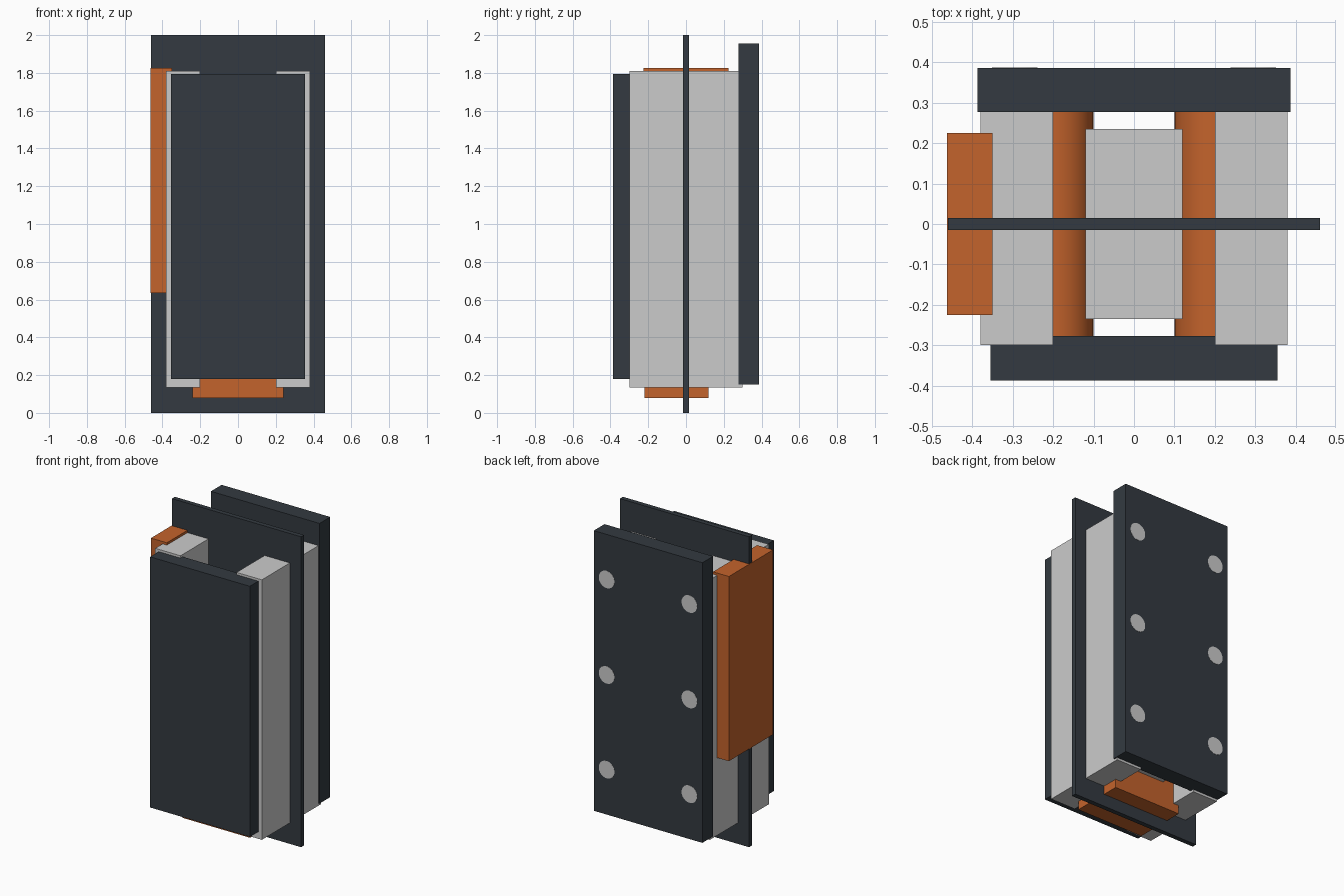
import bpy
import math

if "Cube" in bpy.data.objects:
    bpy.data.objects.remove(bpy.data.objects["Cube"])


def material(name, color):
    m = bpy.data.materials.new(name)
    m.diffuse_color = color
    m.use_nodes = True
    m.node_tree.nodes["Principled BSDF"].inputs["Base Color"].default_value = m.diffuse_color
    return m


dark = material("dark_steel", (0.033, 0.042, 0.052, 1))
orange = material("orange_paint", (0.55, 0.125, 0.025, 1))


def finish(name, mat):
    ob = bpy.context.object
    ob.name = name
    if mat:
        ob.data.materials.append(mat)
    return ob


def box(name, x, y, z, mat=None):
    """Box from (min, max) pairs along each axis."""
    spans = (x, y, z)
    bpy.ops.mesh.primitive_cube_add(size=1, location=[(a + b) / 2 for a, b in spans])
    ob = finish(name, mat)
    ob.scale = [b - a for a, b in spans]
    bpy.ops.object.transform_apply(location=False, rotation=False, scale=True)
    return ob


def rod(name, radius, x, y, z, mat=None):
    """Cylinder lying along y, y given as a (min, max) pair."""
    bpy.ops.mesh.primitive_cylinder_add(
        vertices=32, radius=radius, depth=y[1] - y[0],
        location=(x, (y[0] + y[1]) / 2, z), rotation=(math.pi / 2, 0, 0))
    ob = finish(name, mat)
    bpy.ops.object.shade_smooth_by_angle()
    return ob


# Plates: thin centre web, front cover, back mounting plate
box("centre_web", (-0.46, 0.46), (-0.015, 0.015), (0, 2), dark)
box("front_plate", (-0.355, 0.355), (-0.387, -0.277), (0.18, 1.795), dark)
box("back_plate", (-0.387, 0.387), (0.277, 0.386), (0.15, 1.955), dark)

# Side columns with rollers set into their inner faces
for side, s in (("left", -1), ("right", 1)):
    box(side + "_column", sorted((s * 0.2, s * 0.38)), (-0.3, 0.3), (0.135, 1.81))
    rod(side + "_roller", 0.1, s * 0.2, (-0.278, 0.278), 1.4, orange)
    # Bolts flush with the back plate
    for i, z in enumerate((0.44, 1.05, 1.665)):
        rod(f"{side}_bolt_{i + 1}", 0.056, s * 0.295, (0.28, 0.387), z)

# Sliding core between the columns
box("core_block", (-0.12, 0.12), (-0.235, 0.235), (0.25, 1.6))

# Orange side housing and bottom stop
box("side_housing", (-0.463, -0.35), (-0.225, 0.225), (0.635, 1.825), orange)
box("bottom_stop", (-0.24, 0.24), (-0.22, 0.12), (0.08, 0.28), orange)
